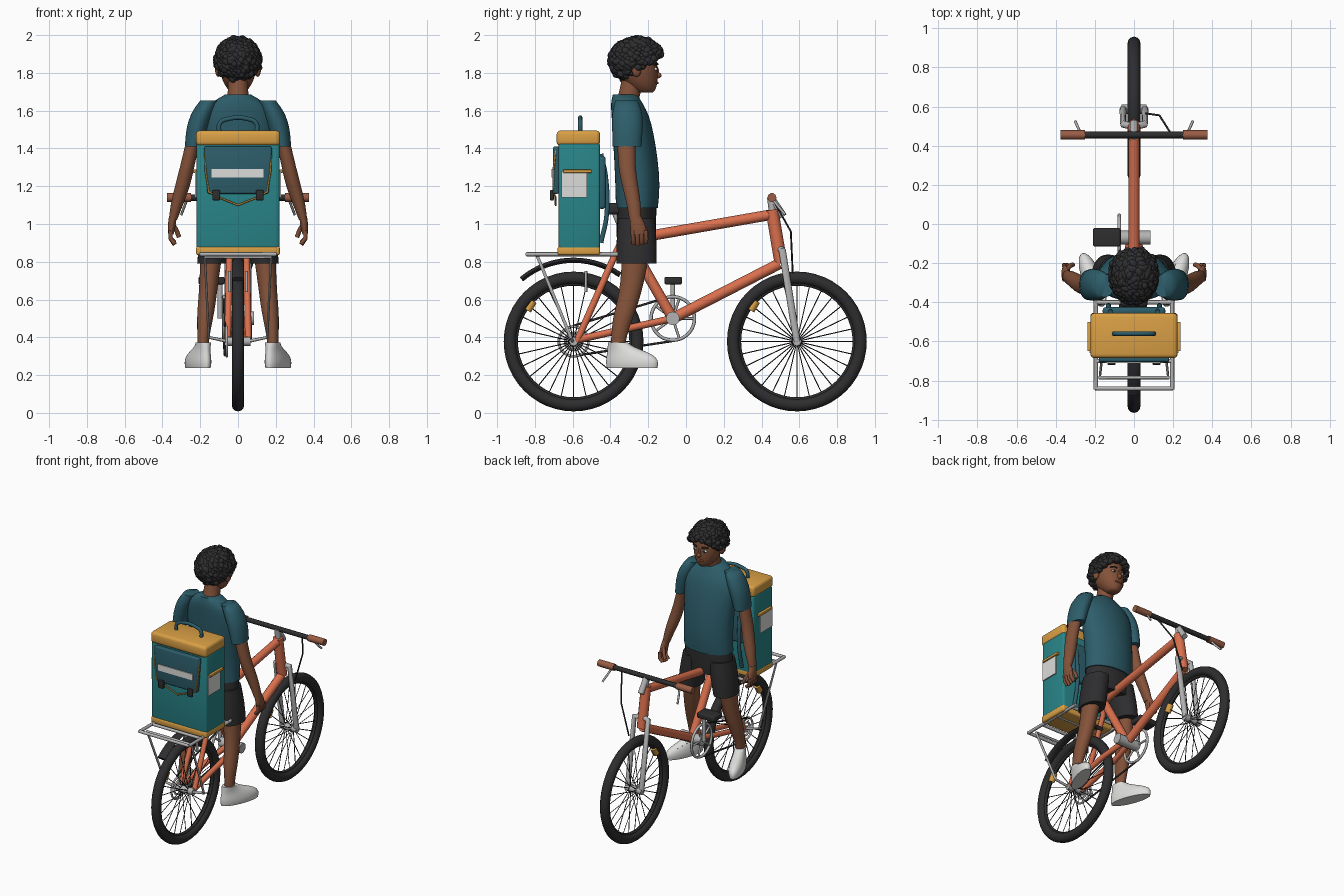
import bpy, bmesh, math, random
from mathutils import Vector, Matrix

random.seed(4)
cube = bpy.data.objects.get("Cube")
if cube:
    bpy.data.objects.remove(cube, do_unlink=True)


def paint(name, r, g, b):
    m = bpy.data.materials.new(name)
    m.use_nodes = True
    m.diffuse_color = (r, g, b, 1)
    m.node_tree.nodes["Principled BSDF"].inputs["Base Color"].default_value = (r, g, b, 1)
    return m


TEAL = paint("teal box", .022, .235, .25)
YELLOW = paint("amber", .70, .35, .06)
ORANGE = paint("orange frame", .70, .16, .075)
NAVY = paint("dark teal cloth", .026, .11, .145)
SKIN = paint("brown skin", .23, .085, .042)
BLACK = paint("charcoal", .027, .027, .029)
WHITE = paint("white", .72, .72, .71)
STEEL = paint("light grey metal", .45, .45, .45)
GRIP = paint("tan grip", .32, .11, .06)


def place(name, mesh, mat, angle=40):
    ob = bpy.data.objects.new(name, mesh)
    bpy.context.collection.objects.link(ob)
    mesh.materials.clear()
    mesh.materials.append(mat)
    for p in mesh.polygons:
        p.use_smooth = True
        p.material_index = 0
    mesh.set_sharp_from_angle(angle=math.radians(angle))
    return ob


def finish(name, bm, mat, angle=40):
    bmesh.ops.recalc_face_normals(bm, faces=bm.faces)
    mesh = bpy.data.meshes.new(name)
    bm.to_mesh(mesh)
    bm.free()
    return place(name, mesh, mat, angle)


def box(name, lo, hi, mat, bevel=0.0):
    lo, hi = Vector(lo), Vector(hi)
    bm = bmesh.new()
    bmesh.ops.create_cube(bm, size=1)
    for v in bm.verts:
        v.co = (lo + hi) / 2 + v.co * (hi - lo)
    if bevel:
        bmesh.ops.bevel(bm, geom=bm.edges[:], offset=bevel, segments=3, profile=.5, affect='EDGES')
    return finish(name, bm, mat)


def ball(name, c, r, mat):
    bm = bmesh.new()
    bmesh.ops.create_uvsphere(bm, u_segments=20, v_segments=12, radius=1,
                              matrix=Matrix.Translation(c) @ Matrix.Diagonal((*r, 1)))
    return finish(name, bm, mat)


def tube(name, paths, r, mat, smooth=False, closed=False, sx=1, sides=2):
    """One or more round rods along point paths, joined in one mesh."""
    cu = bpy.data.curves.new(name, 'CURVE')
    cu.dimensions = '3D'
    cu.bevel_depth, cu.bevel_resolution, cu.use_fill_caps = r, sides, True
    for pts in paths:
        if smooth:
            sp = cu.splines.new('BEZIER')
            sp.bezier_points.add(len(pts) - 1)
            for b, p in zip(sp.bezier_points, pts):
                b.co, b.handle_left_type, b.handle_right_type = p, 'AUTO', 'AUTO'
        else:
            sp = cu.splines.new('POLY')
            sp.points.add(len(pts) - 1)
            for b, p in zip(sp.points, pts):
                b.co = (*p, 1)
        sp.use_cyclic_u = closed
    tmp = bpy.data.objects.new(name, cu)
    bpy.context.collection.objects.link(tmp)
    dg = bpy.context.evaluated_depsgraph_get()
    mesh = bpy.data.meshes.new_from_object(tmp.evaluated_get(dg))
    bpy.data.objects.remove(tmp, do_unlink=True)
    for v in mesh.vertices:
        v.co.x *= sx
    return place(name, mesh, mat, 50)


def ring(x, y, z, r, n=48):
    return [(x, y + r * math.cos(2 * math.pi * i / n), z + r * math.sin(2 * math.pi * i / n)) for i in range(n)]


def loft(name, rings, mat, turn=0, n=16):
    """Body shape through horizontal ellipses (x, y, z, rx, ry), with crisp ends."""
    bm = bmesh.new()
    crease = bm.edges.layers.float.new("crease_edge")
    rot = Matrix.Rotation(turn, 3, 'Z')
    loops = []
    for x, y, z, rx, ry in rings:
        loops.append([bm.verts.new(Vector((x, y, z)) + rot @ Vector(
            (rx * math.cos(2 * math.pi * i / n), ry * math.sin(2 * math.pi * i / n), 0))) for i in range(n)])
    for a, b in zip(loops, loops[1:]):
        for i in range(n):
            bm.faces.new((a[i], a[(i + 1) % n], b[(i + 1) % n], b[i]))
    for cap in (loops[0], loops[-1]):
        for e in bm.faces.new(cap).edges:
            e[crease] = 1
    ob = finish(name, bm, mat, 60)
    ob.modifiers.new("Smooth", 'SUBSURF').levels = 1
    return ob


def both(a):
    """A path and its mirror image across x."""
    return [a, [(-x, y, z) for x, y, z in a]]


# Wheels
AX = .378
for label, wy in (("rear", -.595), ("front", .587)):
    tube(label + "_tyre", [ring(0, wy, AX, .337)], .033, BLACK, closed=True, sides=4)
    tube(label + "_rim", [ring(0, wy, AX, .306)], .011, BLACK, closed=True)
    tube(label + "_hub", [[(-.065, wy, AX), (.065, wy, AX)]], .024, STEEL)
    spokes = []
    for i in range(28):
        a = 2 * math.pi * i / 28
        c, s = math.cos(a), math.sin(a)
        spokes.append([((-1) ** i * .028, wy + .02 * c, AX + .02 * s), (0, wy + .3 * c, AX + .3 * s)])
    tube(label + "_spokes", spokes, .0028, BLACK, sides=0)
    tube(label + "_reflector", [[(0, wy - .245, AX + .165), (0, wy - .215, AX + .215)]], .022, YELLOW)

# Frame
BB = (0, -.07, .5)
tube("top_tube", [[(0, -.32, .915), (0, .455, 1.05)]], .028, ORANGE, sides=4)
tube("down_tube", [[BB, (0, .495, .79)]], .029, ORANGE, sides=4)
tube("seat_tube", [[BB, (0, -.34, .97)]], .028, ORANGE, sides=4)
tube("head_tube", [[(0, .455, 1.075), (0, .503, .79)]], .034, ORANGE, sides=4)
tube("chain_stays", both([(.05, -.585, .385), (.045, -.25, .46), (.02, -.07, .5)]), .019, ORANGE)
tube("seat_stays", both([(.055, -.575, .385), (.045, -.37, .85), (.015, -.33, .93)]), .018, ORANGE)
tube("bottom_bracket", [[(-.085, *BB[1:]), (.085, *BB[1:])]], .036, STEEL, sides=4)
tube("seat_post", [[(0, -.33, .95), (0, -.375, 1.06)]], .018, STEEL)
box("saddle", (-.07, -.425, 1.05), (.07, -.2, 1.11), BLACK, .02)

# Fork, handlebar, levers and cable
tube("fork_legs", both([(.055, .587, AX), (.055, .51, .86), (.0, .495, .87)]), .019, STEEL)
tube("stem", [[(0, .46, 1.06), (0, .45, 1.14)], [(0, .45, 1.135), (0, .515, 1.04)]], .021, STEEL)
tube("handlebar", [[(-.36, .455, 1.14), (.36, .455, 1.14)]], .017, BLACK)
tube("grips", both([(.25, .455, 1.14), (.375, .455, 1.14)]), .024, GRIP, sides=3)
tube("brake_levers", both([(.27, .46, 1.13), (.285, .49, 1.09), (.3, .525, 1.05)]), .007, STEEL)
tube("brake_cable", [[(.19, .46, 1.13), (.13, .555, .96), (.06, .565, .74)]], .005, BLACK)

# Chain drive, crank and pedal
tube("chainring", [ring(-.075, *BB[1:], .115)], .009, STEEL, closed=True)
tube("chainring_arms", [[(-.075, *BB[1:]), p] for p in ring(-.075, *BB[1:], .115, 5)], .007, STEEL)
tube("sprocket", [ring(-.06, -.595, AX, r) for r in (.045, .078)], .007, STEEL, closed=True)
tube("chain", [[(-.075, -.07, .62), (-.07, -.6, .46)], [(-.075, -.06, .382), (-.07, -.57, .305)]], .006, BLACK)
tube("crank", [[(-.095, *BB[1:]), (-.095, -.07, .7)]], .013, STEEL)
box("pedal", (-.21, -.115, .68), (-.07, -.02, .72), BLACK, .01)

# Mudguard and rack
guard = [(0, -.595 + .43 * math.cos(math.radians(a)), AX + .43 * math.sin(math.radians(a)))
         for a in range(55, 131, 5)]
tube("mudguard", [guard], .014, BLACK, sx=2.3)
tube("guard_braces", both([(.045, -.53, .64), (.045, -.53, .75)]), .008, STEEL)
tube("rack_rails", both([(.195, -.845, .84), (.195, -.36, .84)]), .011, STEEL)
tube("rack_bars", [[(-.2, y, .84), (.2, y, .84)] for y in (-.84, -.7, -.55, -.4)], .011, STEEL)
tube("rack_struts", both([(0, -.785, .825), (.175, -.785, .825), (.155, -.61, .4), (.05, -.6, AX)]), .009, STEEL)

# Delivery box
box("box_body", (-.22, -.675, .86), (.22, -.455, 1.43), TEAL, .015)
box("box_lid", (-.222, -.685, 1.415), (.222, -.455, 1.495), YELLOW, .02)
box("box_base", (-.222, -.68, .835), (.222, -.455, .882), YELLOW, .012)
tube("lid_handle", [[(-.1, -.56, 1.48), (-.095, -.56, 1.535), (-.05, -.56, 1.557), (.05, -.56, 1.557),
                     (.095, -.56, 1.535), (.1, -.56, 1.48)]], .012, NAVY, smooth=True)
pocket = box("front_pocket", (-.18, -.705, 1.16), (.18, -.67, 1.41), NAVY, .01)
for v in pocket.data.vertices:
    v.co.x *= .9 + .1 * (v.co.z - 1.16) / .25
box("pocket_stripe", (-.14, -.711, 1.246), (.135, -.703, 1.29), WHITE)
tube("pocket_cord", both([(.175, -.69, 1.39), (.172, -.703, 1.28), (.155, -.703, 1.17), (.1, -.69, 1.14),
                          (0, -.69, 1.1)]), .005, YELLOW)
for s in (-1, 1):
    box("buckle", (s * .115 - .02, -.72, 1.125), (s * .115 + .02, -.7, 1.18), BLACK, .005)
    box("side_label", (s * .224 - .004, -.66, 1.14), (s * .224 + .004, -.525, 1.28), WHITE)
    box("side_bar", (s * .228 - .01, -.65, 1.27), (s * .228 + .01, -.5, 1.288), YELLOW, .004)
    tube("shoulder_strap", [[(s * .12, -.45, 1.37), (s * .13, -.425, 1.25), (s * .13, -.42, 1.05),
                             (s * .13, -.45, .9)]], .013, NAVY, smooth=True)
box("back_pad", (-.16, -.465, 1.08), (.16, -.425, 1.36), NAVY, .015)

# Shirt and shorts
loft("shirt", [(0, -.26, 1.085, .182, .112), (0, -.255, 1.2, .178, .12), (0, -.265, 1.35, .185, .116),
               (0, -.28, 1.48, .197, .11), (0, -.295, 1.58, .195, .1), (0, -.315, 1.64, .15, .085),
               (0, -.322, 1.685, .07, .066)], NAVY, n=24)
loft("shorts_waist", [(0, -.265, .93, .18, .105), (0, -.262, 1.0, .185, .108), (0, -.26, 1.12, .175, .105)], BLACK)
for s in (-1, 1):
    loft("sleeve", [(s * .235, -.312, 1.41, .047, .078), (s * .22, -.31, 1.5, .058, .083),
                    (s * .19, -.31, 1.59, .062, .085), (s * .15, -.315, 1.655, .05, .06)], NAVY)
    loft("shorts_leg", [(s * .14, -.262, .79, .078, .108), (s * .125, -.262, .9, .085, .11),
                        (s * .1, -.262, 1.03, .085, .1)], BLACK)

    # Arm and hand
    loft("arm", [(s * .345, -.268, 1.02, .022, .032), (s * .325, -.275, 1.1, .034, .038),
                 (s * .293, -.295, 1.2, .042, .044), (s * .27, -.315, 1.3, .038, .046),
                 (s * .235, -.315, 1.45, .038, .05)], SKIN)
    loft("palm", [(s * .355, -.25, .945, .014, .04), (s * .352, -.252, .985, .022, .045),
                  (s * .345, -.268, 1.04, .021, .031)], SKIN)
    tube("fingers", [[(s * .357, -.283 + .023 * i, .965), (s * .358, -.28 + .023 * i, .925),
                      (s * .335, -.278 + .022 * i, .89 + .006 * abs(i - 1))] for i in range(4)], .012, SKIN)
    tube("thumb", [[(s * .345, -.235, 1.0), (s * .325, -.212, .965), (s * .312, -.208, .93)]], .012, SKIN)

    # Leg and shoe
    loft("leg", [(s * .185, -.362, .33, .03, .038), (s * .184, -.357, .4, .031, .04),
                 (s * .175, -.335, .5, .044, .055), (s * .165, -.31, .58, .048, .058),
                 (s * .155, -.285, .68, .05, .062), (s * .14, -.265, .85, .06, .075)], SKIN)
    shoe = [(0, .238, .047, .146), (0, .262, .053, .152), (-.003, .295, .05, .146),
            (-.03, .325, .042, .112), (-.068, .35, .038, .072), (-.08, .372, .039, .056)]
    loft("shoe", [(s * (.212 + .36 * d), -.285 + .93 * d, z, rx, ry) for d, z, rx, ry in shoe], WHITE, turn=-s * .37)
    tube("laces", [[(s * (.2 + k) - .02, -.27 + 2 * k, .332 - .7 * k), (s * (.2 + k) + .02, -.275 + 2 * k, .332 - .7 * k)]
                   for k in (0, .015, .03)], .005, STEEL)

    # Ears, eyes and brows
    ball("ear", (s * .104, -.262, 1.815), (.017, .024, .036), SKIN)
    ball("eye", (s * .038, -.16, 1.82), (.017, .009, .009), WHITE)
    ball("iris", (s * .038, -.154, 1.82), (.009, .005, .009), BLACK)
    tube("brow", [[(s * .02, -.15, 1.845), (s * .04, -.153, 1.85), (s * .062, -.168, 1.843)]], .005, BLACK)

# Head and neck
loft("neck", [(0, -.315, 1.64, .062, .062), (0, -.295, 1.7, .054, .058), (0, -.28, 1.78, .055, .06)], SKIN)
loft("head", [(0, -.215, 1.695, .032, .04), (0, -.222, 1.71, .055, .064), (0, -.243, 1.755, .084, .095),
              (0, -.26, 1.815, .1, .113), (0, -.27, 1.88, .102, .118), (0, -.27, 1.94, .085, .095),
              (0, -.27, 1.97, .04, .05)], SKIN)
ball("nose", (0, -.15, 1.787), (.015, .02, .016), SKIN)
ball("nose_bridge", (0, -.155, 1.808), (.009, .012, .026), SKIN)
tube("mouth", [[(-.026, -.16, 1.749), (0, -.15, 1.747), (.026, -.16, 1.749)]], .006, GRIP)

# Curly hair: overlapping lumps on a cap, higher over the face than at the nape
bm = bmesh.new()
for i in range(420):
    z = 1 - 2 * (i + .5) / 420
    a = i * 2.39996
    w = math.sqrt(1 - z * z)
    p = Vector((.106 * w * math.cos(a), -.262 + .13 * w * math.sin(a), 1.868 + .108 * z))
    if p.z > 1.765 + max(0, p.y + .33) * .68:
        r = random.uniform(.018, .029)
        stretch = Matrix.Diagonal((1.2, .9, .8, 1))
        spin = Matrix.Rotation(random.uniform(0, 3), 4, Vector((random.random(), random.random(), 1)))
        bmesh.ops.create_icosphere(bm, subdivisions=2, radius=r, matrix=Matrix.Translation(p) @ spin @ stretch)
finish("curly_hair", bm, BLACK, 60)
